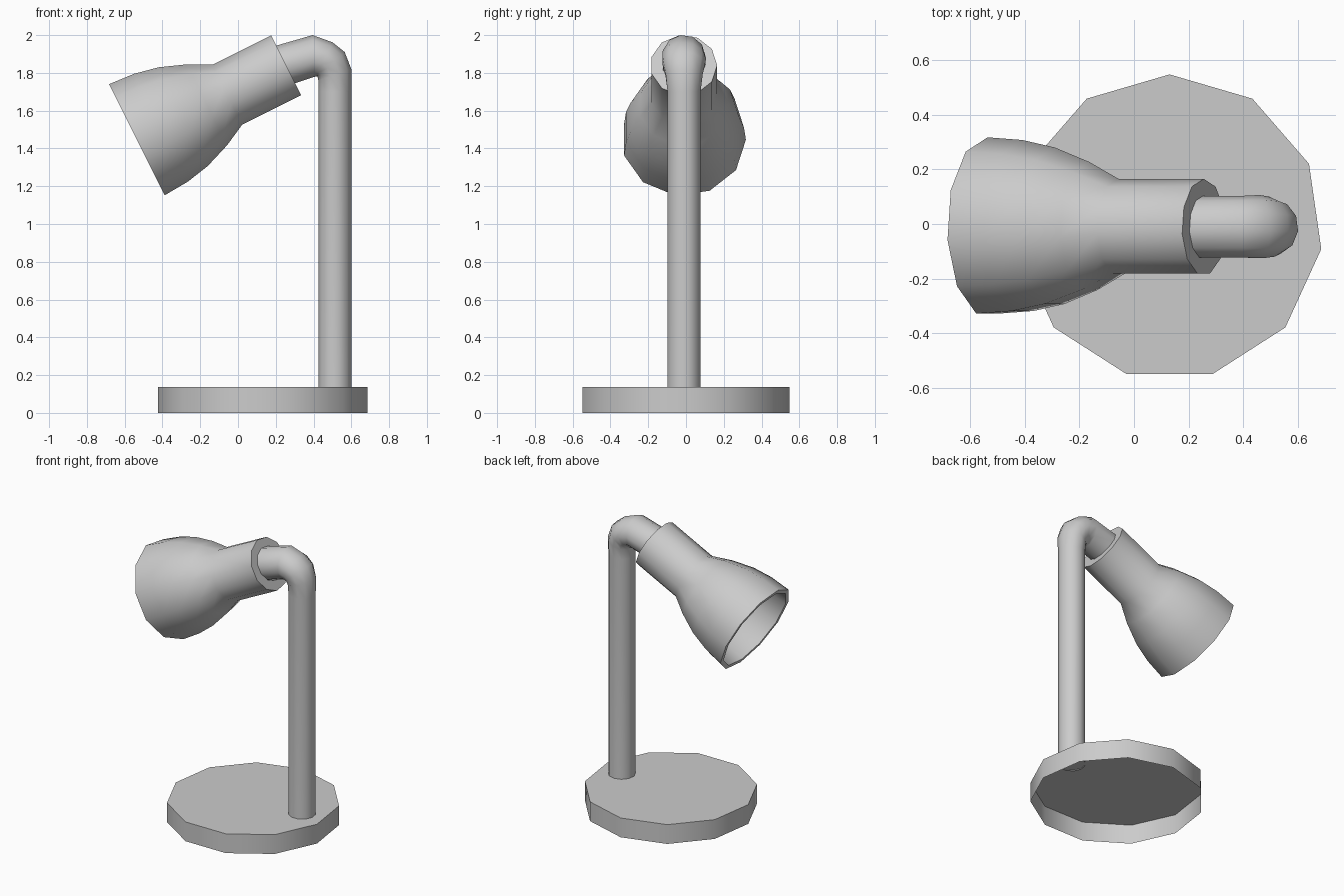
import bpy, bmesh, math
from mathutils import Vector

cube = bpy.data.objects.get("Cube")
if cube:
    bpy.data.objects.remove(cube)

SIDES = 11
Y_MID = -0.012

grey = bpy.data.materials.new("light_grey")
grey.use_nodes = True
COLOUR = (0.6, 0.6, 0.6, 1)
grey.diffuse_color = COLOUR
grey.node_tree.nodes["Principled BSDF"].inputs["Base Color"].default_value = COLOUR


def loft(name, rings, cap_end=False):
    """Skin rings given as two opposite points in the xz plane and a y radius."""
    bm = bmesh.new()
    loops = []
    for (x0, z0), (x1, z1), ry in rings:
        mid = Vector(((x0 + x1) / 2, Y_MID, (z0 + z1) / 2))
        across = Vector(((x1 - x0) / 2, 0, (z1 - z0) / 2))
        loop = []
        for k in range(SIDES):
            a = math.tau * k / SIDES
            loop.append(bm.verts.new(mid + Vector((0, ry * math.cos(a), 0)) + across * math.sin(a) * 1.01))
        loops.append(loop)
    for a, b in zip(loops, loops[1:]):
        for k in range(SIDES):
            n = (k + 1) % SIDES
            bm.faces.new((a[k], a[n], b[n], b[k]))
    if cap_end:
        bm.faces.new(loops[-1])
    bmesh.ops.remove_doubles(bm, verts=bm.verts, dist=0.0001)
    bmesh.ops.recalc_face_normals(bm, faces=bm.faces)
    mesh = bpy.data.meshes.new(name)
    bm.to_mesh(mesh)
    bm.free()
    mesh.materials.append(grey)
    obj = bpy.data.objects.new(name, mesh)
    bpy.context.collection.objects.link(obj)
    bpy.ops.object.select_all(action="DESELECT")
    obj.select_set(True)
    bpy.context.view_layer.objects.active = obj
    bpy.ops.object.shade_smooth_by_angle(angle=math.radians(40))
    return obj


# Base: shallow dish, open underneath
loft("base", [((-0.425, z), (0.685, z), 0.559) for z in (0, 0.137)], cap_end=True)

# Stem: straight pole, swollen elbow and short arm into the shade
loft("stem", [
    ((0.425, 0.13), (0.6, 0.13), 0.089),
    ((0.425, 1.7), (0.6, 1.7), 0.089),
    ((0.425, 1.76), (0.6, 1.82), 0.1),
    ((0.423, 1.775), (0.565, 1.91), 0.112),
    ((0.418, 1.782), (0.5, 1.962), 0.118),
    ((0.4, 1.778), (0.395, 2.0), 0.115),
    ((0.24, 1.725), (0.17, 1.935), 0.115),
], cap_end=True)

# Shade: tilted hollow shell, listed as (distance from the back, radius)
BACK, AXIS = Vector((0.255, 1.84)), Vector((-0.895, -0.446))
SIDE = Vector((AXIS.y, -AXIS.x))
outer = [(0, 0.177), (0.348, 0.177), (0.468, 0.239), (0.609, 0.292), (0.74, 0.319), (0.883, 0.329)]
inner = [(max(s, 0.03), r - 0.03) for s, r in reversed(outer)]
inner[0] = (outer[-1][0], inner[0][1])
hole = [(0.03, 0.11), (0, 0.11)]
profile = hole[1:] + outer + inner + hole
loft("shade", [(BACK + AXIS * s - SIDE * r, BACK + AXIS * s + SIDE * r, r) for s, r in profile])
